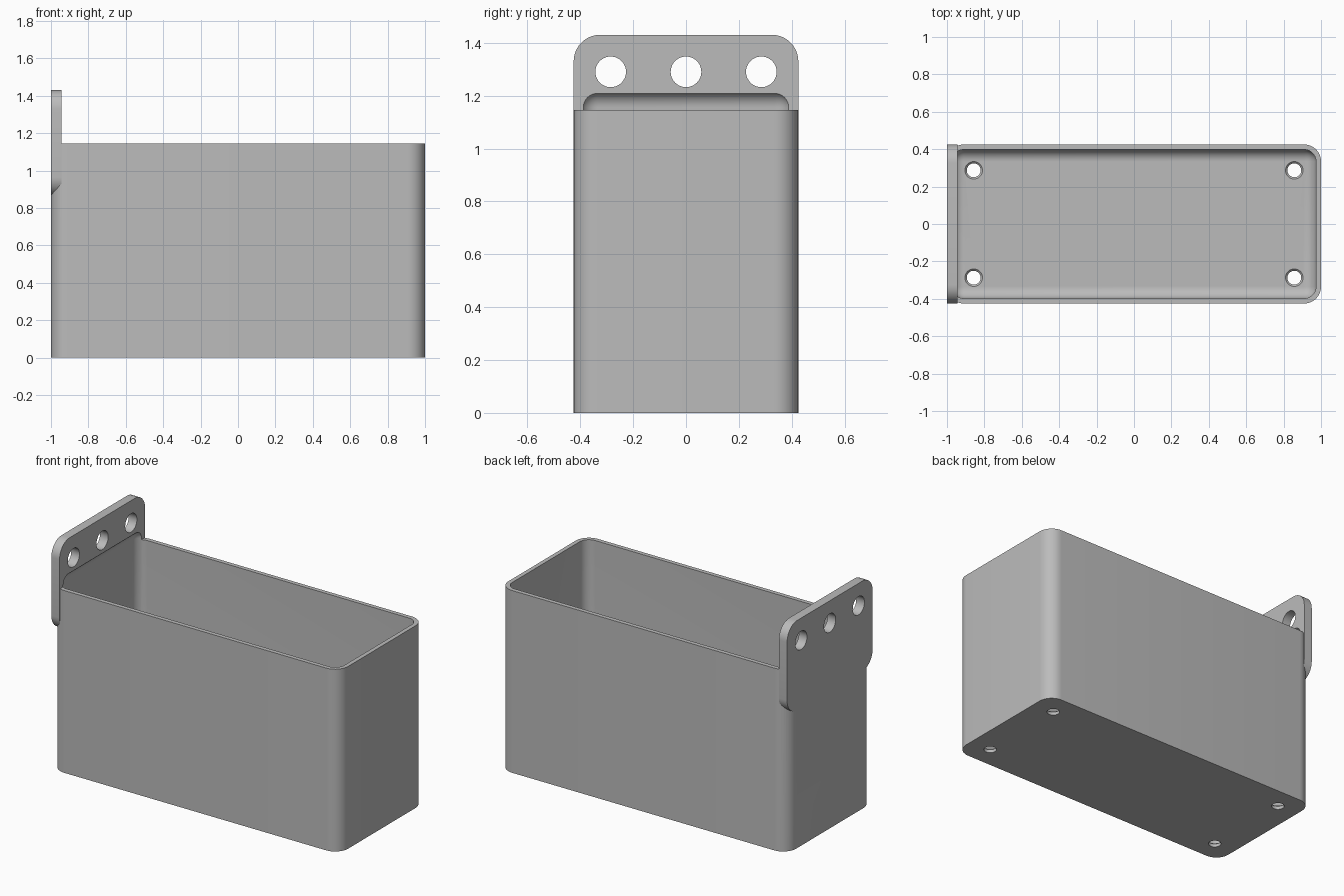
import bpy, bmesh, math
from mathutils import Matrix

if "Cube" in bpy.data.objects:
    bpy.data.objects.remove(bpy.data.objects["Cube"], do_unlink=True)

grey = bpy.data.materials.new("plain grey")
grey.use_nodes = True
colour = (0.5, 0.5, 0.5, 1)
grey.diffuse_color = colour
grey.node_tree.nodes["Principled BSDF"].inputs["Base Color"].default_value = colour


def finish(bm, name):
    bmesh.ops.recalc_face_normals(bm, faces=bm.faces)
    mesh = bpy.data.meshes.new(name)
    bm.to_mesh(mesh)
    bm.free()
    mesh.materials.append(grey)
    obj = bpy.data.objects.new(name, mesh)
    bpy.context.collection.objects.link(obj)
    return obj


def rounded_box(name, low, high, radius, axis=None):
    """Box with the edges along one axis rounded, or all edges if axis is None."""
    bm = bmesh.new()
    bmesh.ops.create_cube(bm, size=1)
    for v in bm.verts:
        for i in range(3):
            v.co[i] = low[i] if v.co[i] < 0 else high[i]
    edges = [e for e in bm.edges if axis is None
             or abs(e.verts[0].co[axis] - e.verts[1].co[axis]) > 1e-4]
    bmesh.ops.bevel(bm, geom=edges, offset=radius, segments=10, profile=0.5,
                    affect='EDGES', clamp_overlap=True)
    return finish(bm, name)


def cone(name, centre, r1, r2, depth, axis='Z'):
    turn = Matrix.Rotation(math.pi / 2, 4, 'Y') if axis == 'X' else Matrix()
    bm = bmesh.new()
    bmesh.ops.create_cone(bm, cap_ends=True, segments=40, radius1=r1, radius2=r2,
                          depth=depth, matrix=Matrix.Translation(centre) @ turn)
    return finish(bm, name)


def combine(target, other, operation):
    mod = target.modifiers.new(operation.title(), 'BOOLEAN')
    mod.operation = operation
    mod.solver = 'EXACT'
    mod.object = other
    bpy.context.view_layer.objects.active = target
    bpy.ops.object.modifier_apply(modifier=mod.name)
    bpy.data.objects.remove(other, do_unlink=True)


W, WALL, FLOOR, CORNER = 0.425, 0.027, 0.03, 0.09

# Outer shell with rounded upright corners, and the hanging plate
bin_body = rounded_box("bin_with_hanging_plate", (-1, -W, 0), (1, W, 1.145), CORNER, 2)
plate = rounded_box("hanging_plate", (-1, -W, 0.865), (-0.943, W, 1.43), 0.1, 0)
combine(bin_body, plate, 'UNION')

# Filleted cavity, which also scoops into the plate
cavity = rounded_box("cavity_cutter", (-1 + WALL, -W + WALL, FLOOR),
                     (1 - WALL, W - WALL, 1.218), CORNER - WALL)
combine(bin_body, cavity, 'DIFFERENCE')

# Three mounting holes through the plate
for y in (-0.285, 0, 0.285):
    combine(bin_body, cone("mount_hole", (-0.97, y, 1.29), 0.058, 0.058, 0.2, 'X'),
            'DIFFERENCE')

# Four drain holes with chamfered rims
for x in (-0.857, 0.857):
    for y in (-0.287, 0.287):
        combine(bin_body, cone("drain_hole", (x, y, 0), 0.037, 0.037, 0.2), 'DIFFERENCE')
        combine(bin_body, cone("drain_rim", (x, y, FLOOR), 0.037, 0.057, 0.02),
                'DIFFERENCE')

bpy.ops.object.select_all(action='DESELECT')
bin_body.select_set(True)
bpy.context.view_layer.objects.active = bin_body
bpy.ops.object.shade_smooth_by_angle(angle=math.radians(30))
